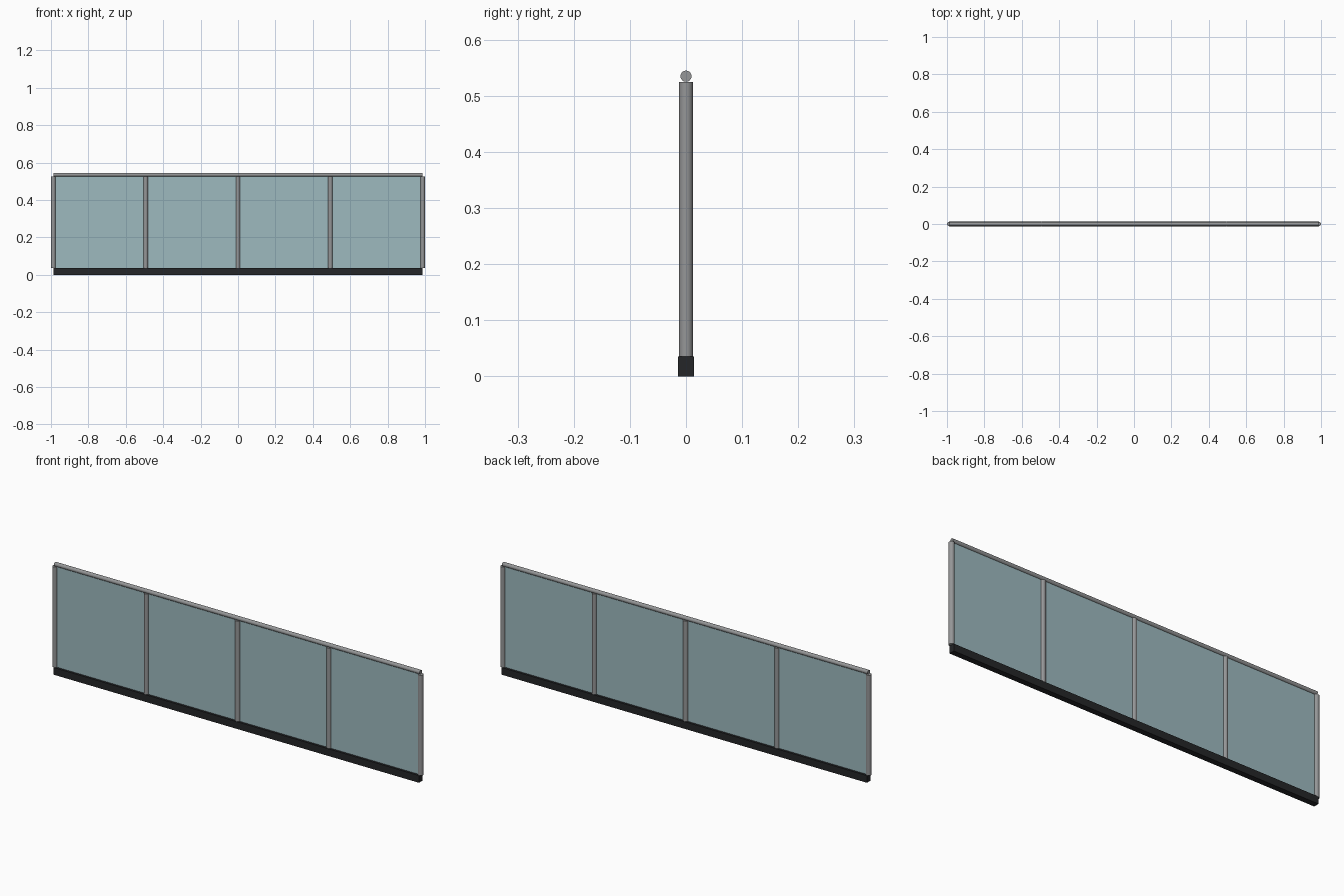
import bpy
import math

if "Cube" in bpy.data.objects:
    bpy.data.objects.remove(bpy.data.objects["Cube"])

HALF = 0.9875          # outer post centres
BASE_TOP = 0.035
POST_TOP = 0.525
POST_R = 0.0125
RAIL_R = 0.01
BAYS = 4


def material(name, rgba):
    m = bpy.data.materials.new(name)
    m.diffuse_color = rgba
    m.use_nodes = True
    m.node_tree.nodes["Principled BSDF"].inputs["Base Color"].default_value = m.diffuse_color
    return m


metal = material("grey metal", (0.30, 0.305, 0.31, 1.0))
dark = material("black base", (0.018, 0.019, 0.021, 1.0))
glass = material("pale blue glass", (0.34, 0.49, 0.52, 0.5))


def box(name, size, loc, mat):
    bpy.ops.mesh.primitive_cube_add(size=1, location=loc)
    ob = bpy.context.object
    ob.name = name
    ob.scale = size
    bpy.ops.object.transform_apply(location=False, rotation=False, scale=True)
    ob.data.materials.append(mat)
    return ob


def rod(name, radius, length, loc, mat, rot=(0, 0, 0)):
    bpy.ops.mesh.primitive_cylinder_add(vertices=16, radius=radius, depth=length,
                                        location=loc, rotation=rot)
    ob = bpy.context.object
    ob.name = name
    ob.data.materials.append(mat)
    bpy.ops.object.shade_smooth_by_angle(angle=math.radians(35))
    return ob


# Bottom channel and top handrail
box("base_channel", (2 * HALF, 0.028, BASE_TOP), (0, 0, BASE_TOP / 2), dark)
rod("top_rail", RAIL_R, 2 * HALF, (0, 0, POST_TOP + RAIL_R), metal,
    (0, math.pi / 2, 0))

# Upright posts with a glass pane in each bay
step = 2 * HALF / BAYS
mid_z = (BASE_TOP + POST_TOP) / 2
height = POST_TOP - BASE_TOP
for i in range(BAYS + 1):
    x = -HALF + i * step
    rod(f"post_{i + 1}", POST_R, height, (x, 0, mid_z), metal)
    if i < BAYS:
        box(f"glass_pane_{i + 1}", (step - 2 * POST_R + 0.004, 0.006, height),
            (x + step / 2, 0, mid_z), glass)
